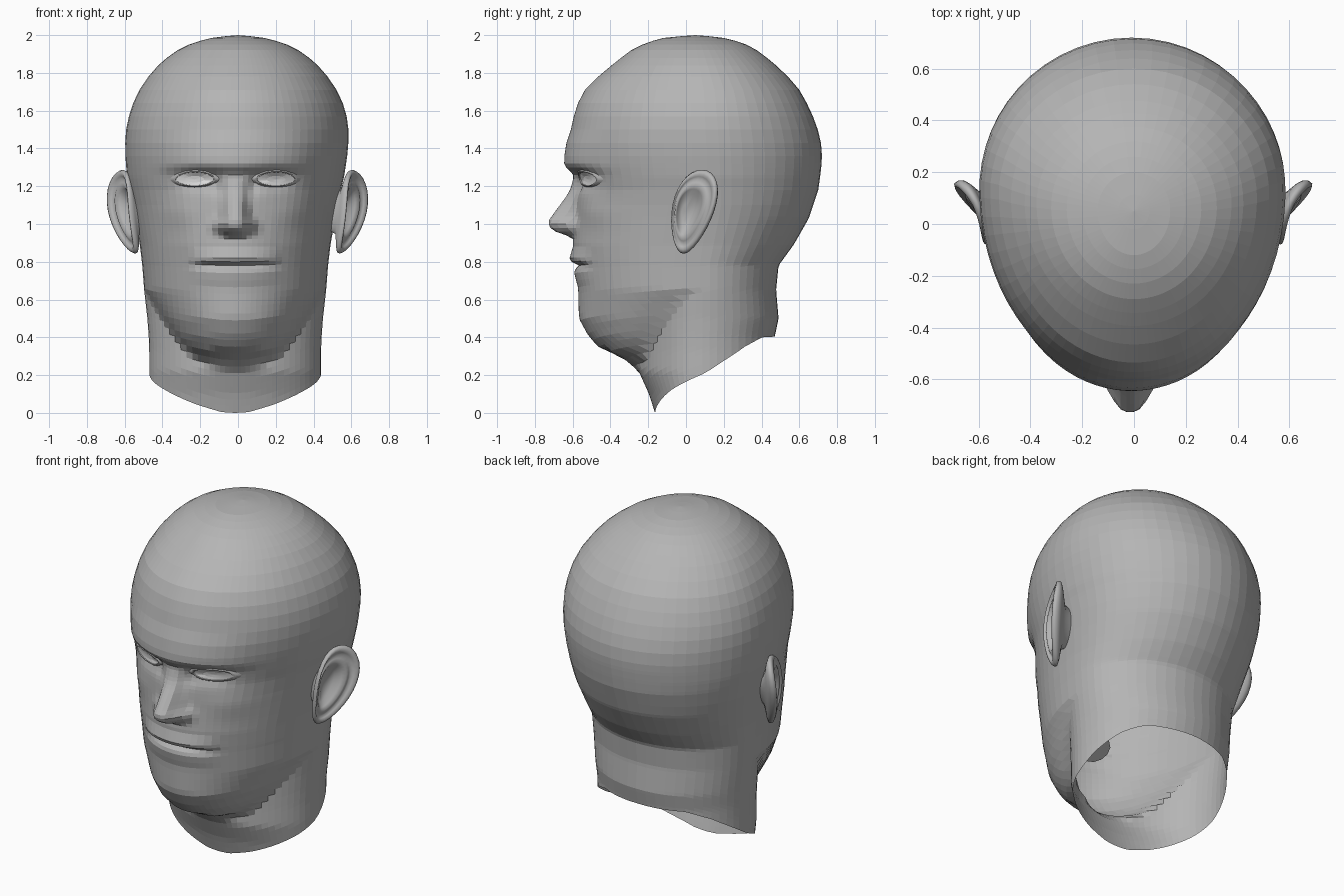
import bpy, bmesh, math
from mathutils import Matrix

cube = bpy.data.objects.get("Cube")
if cube:
    bpy.data.objects.remove(cube)


def material(name, value):
    m = bpy.data.materials.new(name)
    m.use_nodes = True
    m.diffuse_color = (value, value, value, 1)
    m.node_tree.nodes["Principled BSDF"].inputs["Base Color"].default_value = m.diffuse_color
    return m


clay = material("clay grey", 0.46)
white = material("eye white", 0.95)


def interp(keys, t, col=1):
    """Linear lookup in rows sorted by their first value."""
    if t <= keys[0][0]:
        return keys[0][col]
    for a, b in zip(keys, keys[1:]):
        if t <= b[0]:
            f = (t - a[0]) / (b[0] - a[0])
            return a[col] + f * (b[col] - a[col])
    return keys[-1][col]


def finish(name, bm, mat, smooth=False):
    bmesh.ops.recalc_face_normals(bm, faces=bm.faces)
    mesh = bpy.data.meshes.new(name)
    bm.to_mesh(mesh)
    bm.free()
    mesh.materials.append(mat)
    for p in mesh.polygons:
        p.use_smooth = smooth
    ob = bpy.data.objects.new(name, mesh)
    bpy.context.collection.objects.link(ob)


def loft(name, rings, mat, cap=None, smooth=False):
    """Bridge closed rings of points; cap is an optional end point."""
    bm = bmesh.new()
    rows = [[bm.verts.new(p) for p in ring] for ring in rings]
    n = len(rows[0])
    for a, b in zip(rows, rows[1:]):
        for i in range(n):
            j = (i + 1) % n
            bm.faces.new((a[i], a[j], b[j], b[i]))
    if cap:
        tip = bm.verts.new(cap)
        for i in range(n):
            bm.faces.new((rows[-1][i], rows[-1][(i + 1) % n], tip))
    finish(name, bm, mat, smooth)


# Head cross-sections: height, front y, back y, half width
SECTIONS = [
    (0, -.164, .47, .455), (.1, -.196, .47, .455), (.22, -.25, .47, .455),
    (.305, -.35, .47, .455), (.33, -.445, .47, .455), (.405, -.515, .47, .458),
    (.5, -.567, .49, .465), (.65, -.57, .477, .482), (.78, -.585, .49, .492),
    (.89, -.6, .57, .505), (1.03, -.59, .65, .53), (1.18, -.585, .70, .56),
    (1.25, -.595, .71, .575), (1.31, -.612, .717, .582), (1.4, -.625, .722, .592),
    (1.53, -.605, .69, .588), (1.63, -.577, .645, .56), (1.71, -.535, .6, .522),
    (1.78, -.465, .54, .475), (1.86, -.37, .455, .405), (1.92, -.29, .375, .32),
    (1.96, -.21, .3, .24), (1.985, -.12, .2, .14), (2, .03, .07, .02)]
WIDEST = [(0, .1), (.8, .1), (1.1, .15), (1.7, .12), (2, .05)]
# Jaw: height, half width, y of its widest part
JAW = [(.22, .13, -.15), (.305, .24, -.12), (.405, .32, -.1), (.5, .39, 0), (.65, .482, .1)]
NOSE = [(.925, 0), (.945, .05), (.965, .11), (.985, .13), (1.015, .138),
        (1.05, .115), (1.1, .08), (1.15, .045), (1.2, .02), (1.25, 0)]
NOSE_WIDTH = [(.93, .055), (1, .072), (1.1, .06), (1.22, .05)]
LIPS = [(.67, 0), (.7, .006), (.75, .012), (.765, 0), (.78, -.018),
        (.795, .015), (.815, .028), (.88, 0)]
BROW = [(1.265, 0), (1.31, .033), (1.4, .018), (1.5, 0)]
NECK_EDGE = [(0, 0), (.05, .004), (.15, .045), (.3, .12), (.5, .21), (.6, .285), (.7, .355),
             (.8, .4), (1, .405)]


def bump(x, z, cx, cz, sx, sz):
    return math.exp(-((abs(x) - cx) / sx) ** 2 - ((z - cz) / sz) ** 2)


def relief(x, z):
    """Forward relief of the face."""
    d = interp(NOSE, z) * math.exp(-(abs(x) / interp(NOSE_WIDTH, z)) ** 3.5)
    d += .045 * bump(x, z, .085, .99, .03, .035)        # nostril wings
    d += interp(BROW, z) * max(0, 1 - (x / .42) ** 4)
    d -= .035 * bump(x, z, .2, 1.235, .1, .05)          # eye sockets
    d -= .02 * bump(x, z, .1, 1.21, .03, .05)
    d += .015 * bump(x, z, .3, 1.06, .1, .08)           # cheekbones
    d += interp(LIPS, z) * max(0, 1 - (x / .25) ** 4)
    return d


def shift(z):
    return -.015 * min(1, max(0, (1.6 - z) / .4))


def oval(x, half, mid, front):
    return mid - (mid - front) * math.sqrt(max(0, 1 - (x / half) ** 2))


def face_y(x, z):
    front, half, mid = interp(SECTIONS, z), interp(SECTIONS, z, 3), interp(WIDEST, z)
    if z >= JAW[-1][0]:
        return oval(x, half, mid, front) - relief(x, z)
    y = oval(x, half, mid, max(front, -.25))            # neck behind the jaw
    jaw = interp(JAW, z)
    if abs(x) < jaw:
        y = min(y, oval(x, jaw, interp(JAW, z, 2), front))
    return y


def head_point(angle, level):
    z = level + interp(NECK_EDGE, abs(angle) / math.pi) * max(0, 1 - level / .9)
    x = interp(SECTIONS, z, 3) * math.sin(angle)
    if abs(angle) < math.pi / 2:
        y = face_y(x, z)
    else:
        mid = interp(WIDEST, z)
        y = mid + (interp(SECTIONS, z, 2) - mid) * abs(math.cos(angle))
    return (x + shift(z), y, z)


# Head and neck, an open shell with finer columns at the face
HALF = 34
angles = [math.copysign(math.pi * abs(i / HALF) ** 1.35, i) for i in range(-HALF, HALF)]
levels = [i * .035 for i in range(20)] + [.7 + i * .02 for i in range(34)]
levels += [1.43 + i * .07 for i in range(6)] + [1.84, 1.88, 1.92, 1.95, 1.97, 1.985, 1.995]
loft("head", [[head_point(a, z) for a in angles] for z in levels], clay, cap=(0, .05, 2))


# Eyes and eyelids, laid on the face
def almond(side, scale, lift):
    ring = []
    for k in range(28):
        t = math.tau * k / 28
        s = math.sin(t)
        x = .215 + .1 * scale * math.cos(t)
        z = 1.236 + (.038 if s > 0 else .032) * scale * s * abs(s) ** .2
        ring.append((side * x + shift(z), face_y(x, z) - lift, z))
    return ring


for side, label in ((1, "left"), (-1, "right")):
    loft(label + "_eye", [almond(side, 1.03, .007), almond(side, .5, .012)], white,
         cap=(side * .215 + shift(1.2), face_y(.215, 1.236) - .014, 1.236))
    loft(label + "_eyelids", [almond(side, s, h) for s, h in
                              ((1, .006), (1.02, .014), (1.12, .012), (1.35, -.004))], clay)


# Ears: rings running from the hidden root, over the rim, into the bowl
def ear_ring(side, scale, lift):
    ring = []
    for k in range(32):
        t = math.tau * k / 32
        v = .222 * math.sin(t)
        u = .112 * math.cos(t) * (1 + 1.1 * v)
        h = lift * (.6 + .4 * max(0, math.cos(t)))
        u, v = u * scale - .06 * (1 - scale), v * scale
        x = .603 + .45 * u + .15 * v - .8 * v * v + h
        ring.append((side * x - .003, .04 + u + .22 * v - .3 * h, 1.065 + v))
    return ring


EAR = ((.45, -.13), (.55, -.06), (.88, -.02), (.98, 0), (1, .018), (.97, .034), (.9, .036),
       (.84, .022), (.78, .008), (.7, .014), (.62, .016), (.54, 0), (.42, -.03), (.2, -.045))
for side, label in ((1, "left"), (-1, "right")):
    rings = [ear_ring(side, s, h) for s, h in EAR]
    loft(label + "_ear", rings, clay, cap=(side * .545, .0, 1.065), smooth=True)

# Throat tube hanging inside the shell
bm = bmesh.new()
bmesh.ops.create_cone(bm, cap_ends=True, segments=12, radius1=.085, radius2=.125, depth=.24,
                      matrix=Matrix.Translation((0, -.38, .77)) @ Matrix.Rotation(.5, 4, "X"))
finish("throat", bm, clay)
